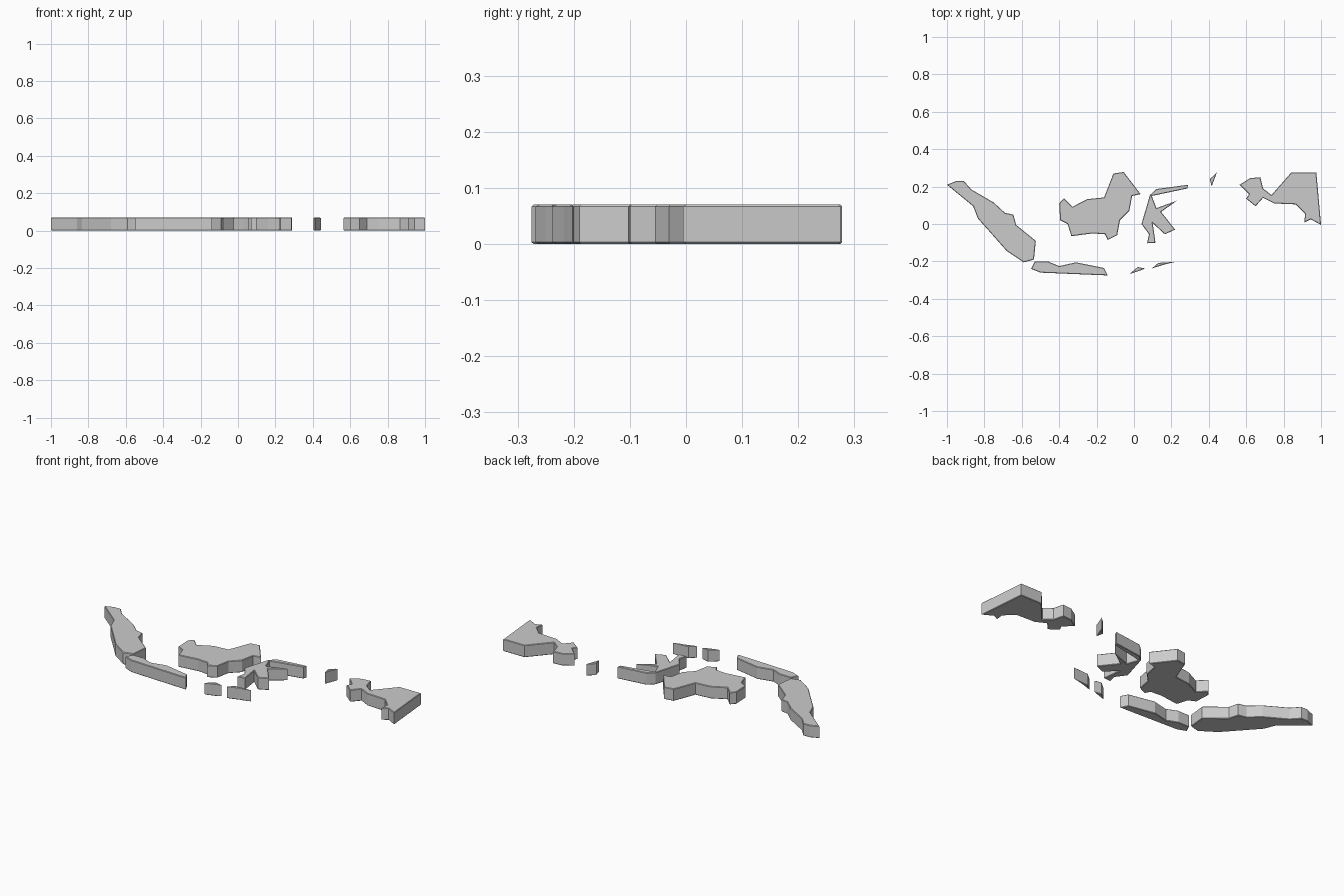
import bpy, bmesh

HEIGHT = 0.07
EDGE = 0.003


def island(name, outline):
    """Flat slab from a plan outline, with a fine chamfer round both caps."""
    bm = bmesh.new()
    base = bm.faces.new([bm.verts.new((x, y, 0)) for x, y in outline])
    top = bmesh.ops.extrude_face_region(bm, geom=[base], use_keep_orig=True)["geom"]
    for v in [g for g in top if isinstance(g, bmesh.types.BMVert)]:
        v.co.z = HEIGHT
    bmesh.ops.recalc_face_normals(bm, faces=bm.faces)
    caps = [e for e in bm.edges if abs(e.verts[0].co.z - e.verts[1].co.z) < 1e-6]
    bmesh.ops.bevel(bm, geom=caps, offset=EDGE, segments=1, profile=0.5,
                    affect='EDGES', clamp_overlap=True)
    mesh = bpy.data.meshes.new(name)
    bm.to_mesh(mesh)
    bm.free()
    obj = bpy.data.objects.new(name, mesh)
    bpy.context.collection.objects.link(obj)
    return obj


# Long western island
island("west_island", [
    (-1, .21), (-.95, .23), (-.91, .23), (-.87, .185), (-.75, .115), (-.69, .06),
    (-.645, .05), (-.63, -.005), (-.525, -.09), (-.535, -.19), (-.59, -.205),
    (-.68, -.145), (-.835, .03), (-.86, .095)])

# Narrow southern island
island("south_island", [
    (-.55, -.24), (-.53, -.2), (-.46, -.2), (-.4, -.225), (-.31, -.205),
    (-.16, -.235), (-.14, -.275), (-.5, -.26)])

# Broad central island
island("central_island", [
    (-.4, .11), (-.375, .138), (-.33, .092), (-.25, .133), (-.16, .142), (-.11, .27),
    (-.055, .278), (.035, .16), (-.01, .15), (-.025, .07), (-.075, .02), (-.09, -.06),
    (-.14, -.085), (-.155, -.055), (-.22, -.05), (-.335, -.065), (-.355, 0), (-.395, .02)])

# Branching island
island("branched_island", [
    (.29, .21), (.12, .187), (.085, .155), (.04, 0), (.08, -.055), (.07, -.103),
    (.115, -.1), (.1, .005), (.165, -.055), (.22, -.03), (.145, .065), (.23, .125),
    (.12, .085), (.095, .15), (.285, .19)])

# Eastern island
island("east_island", [
    (.565, .21), (.62, .245), (.675, .25), (.69, .19), (.735, .155), (.84, .275),
    (.975, .275), (1, -.005), (.945, .025), (.91, .008), (.915, .055), (.865, .105),
    (.75, .11), (.69, .14), (.65, .095), (.6, .135), (.615, .16)])

# Islets
island("north_islet", [(.443, .275), (.405, .24), (.415, .2)])
island("south_islet_a", [(-.025, -.268), (.02, -.23), (.06, -.238), (.03, -.25)])
island("south_islet_b", [(.095, -.238), (.13, -.208), (.225, -.202), (.16, -.217)])
